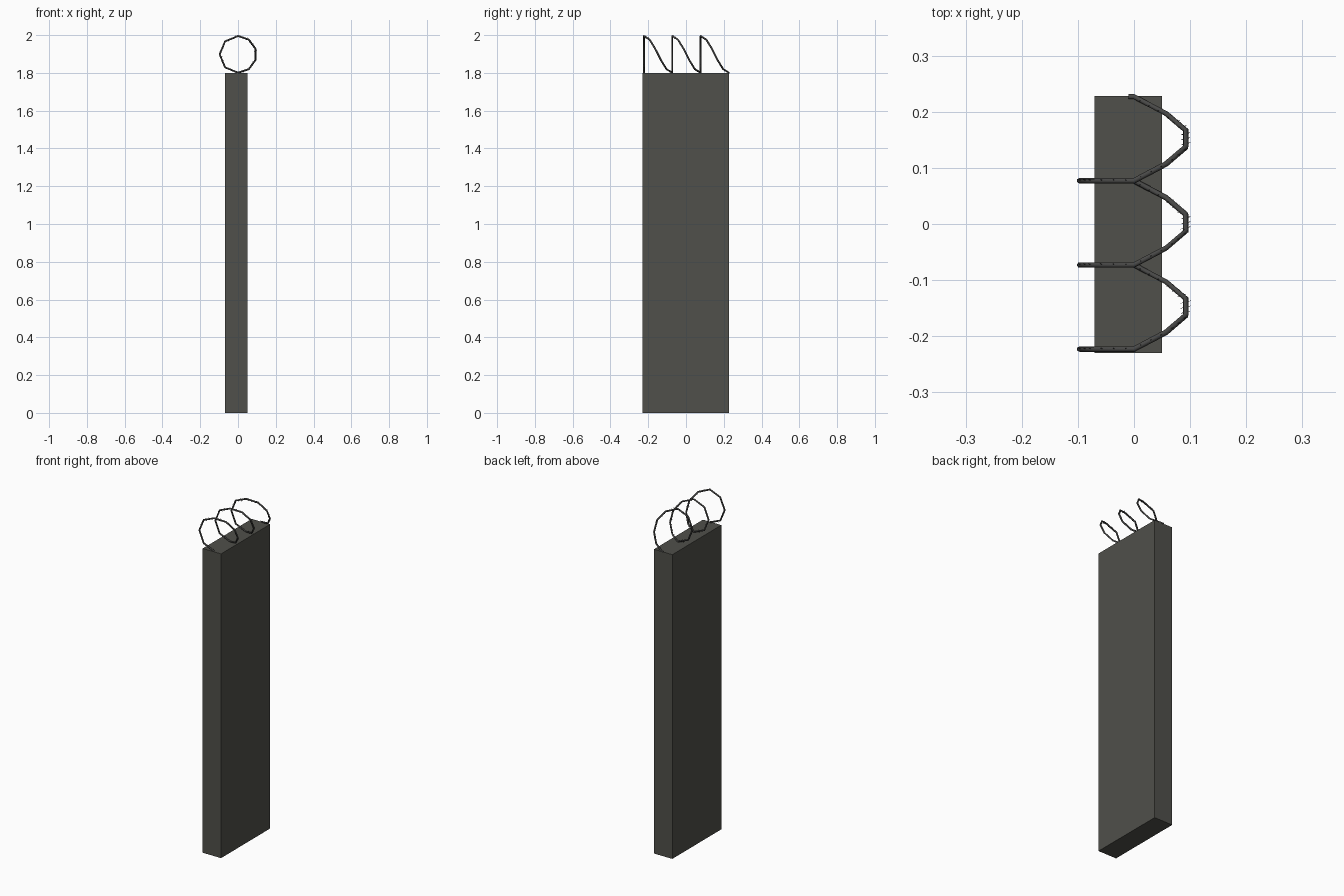
import bpy, bmesh, math
from mathutils import Vector

cube = bpy.data.objects.get("Cube")
if cube:
    bpy.data.objects.remove(cube, do_unlink=True)


def material(name, color):
    m = bpy.data.materials.new(name)
    m.use_nodes = True
    m.diffuse_color = color
    m.node_tree.nodes["Principled BSDF"].inputs["Base Color"].default_value = color
    return m


def add_object(name, data, mat):
    data.materials.append(mat)
    ob = bpy.data.objects.new(name, data)
    bpy.context.collection.objects.link(ob)
    return ob


concrete = material("dark warm grey", (0.08, 0.08, 0.069, 1))
steel = material("dark steel", (0.065, 0.065, 0.063, 1))

# Wall slab
bm = bmesh.new()
bmesh.ops.create_cube(bm, size=1)
bmesh.ops.scale(bm, vec=(0.12, 0.458, 1.8), verts=bm.verts)
bmesh.ops.translate(bm, vec=(-0.01, -0.001, 0.9), verts=bm.verts)
slab = bpy.data.meshes.new("wall_slab")
bm.to_mesh(slab)
bm.free()
add_object("wall_slab", slab, concrete)

# Coil path: each turn rises flat on one side, then advances along y on the other
RADIUS, CENTRE, PITCH, START, TURNS = 0.097, 1.898, 0.15, -0.223, 3


def ring_point(angle, y):
    return Vector((RADIUS * math.sin(angle), y, CENTRE + RADIUS * math.cos(angle)))


path = []
for turn in range(TURNS):
    y = START + turn * PITCH
    path += [ring_point(math.pi * (1 + i / 4), y) for i in range(4)]
    path += [ring_point(math.pi * i / 5, y + PITCH * i / 5) for i in range(5)]
end = ring_point(math.pi, START + TURNS * PITCH)
path += [end, end - Vector((0.01, 0, 0))]

# Coiled wire
curve = bpy.data.curves.new("coiled_wire", "CURVE")
curve.dimensions = "3D"
curve.bevel_depth = 0.005
curve.bevel_resolution = 1
curve.use_fill_caps = True
spline = curve.splines.new("POLY")
spline.points.add(len(path) - 1)
for point, co in zip(spline.points, path):
    point.co = (*co, 1)
add_object("coiled_wire", curve, steel)

# Barbs: thin double-ended spikes across the wire
bm = bmesh.new()
for a, b in zip(path[:-2], path[1:-1]):
    for t in (0.2, 0.5, 0.8):
        pos = a.lerp(b, t)
        radial = Vector((pos.x, 0, pos.z - CENTRE)).normalized()
        outward = (radial + Vector((0, 0.25, 0))).normalized()
        for side in (1, -1):
            axis = outward * side
            matrix = axis.to_track_quat("Z", "Y").to_matrix().to_4x4()
            matrix.translation = pos + axis * 0.005
            bmesh.ops.create_cone(bm, cap_ends=True, segments=4, radius1=0.0015,
                                  radius2=0, depth=0.01, matrix=matrix)
barbs = bpy.data.meshes.new("wire_barbs")
bm.to_mesh(barbs)
bm.free()
add_object("wire_barbs", barbs, steel)
